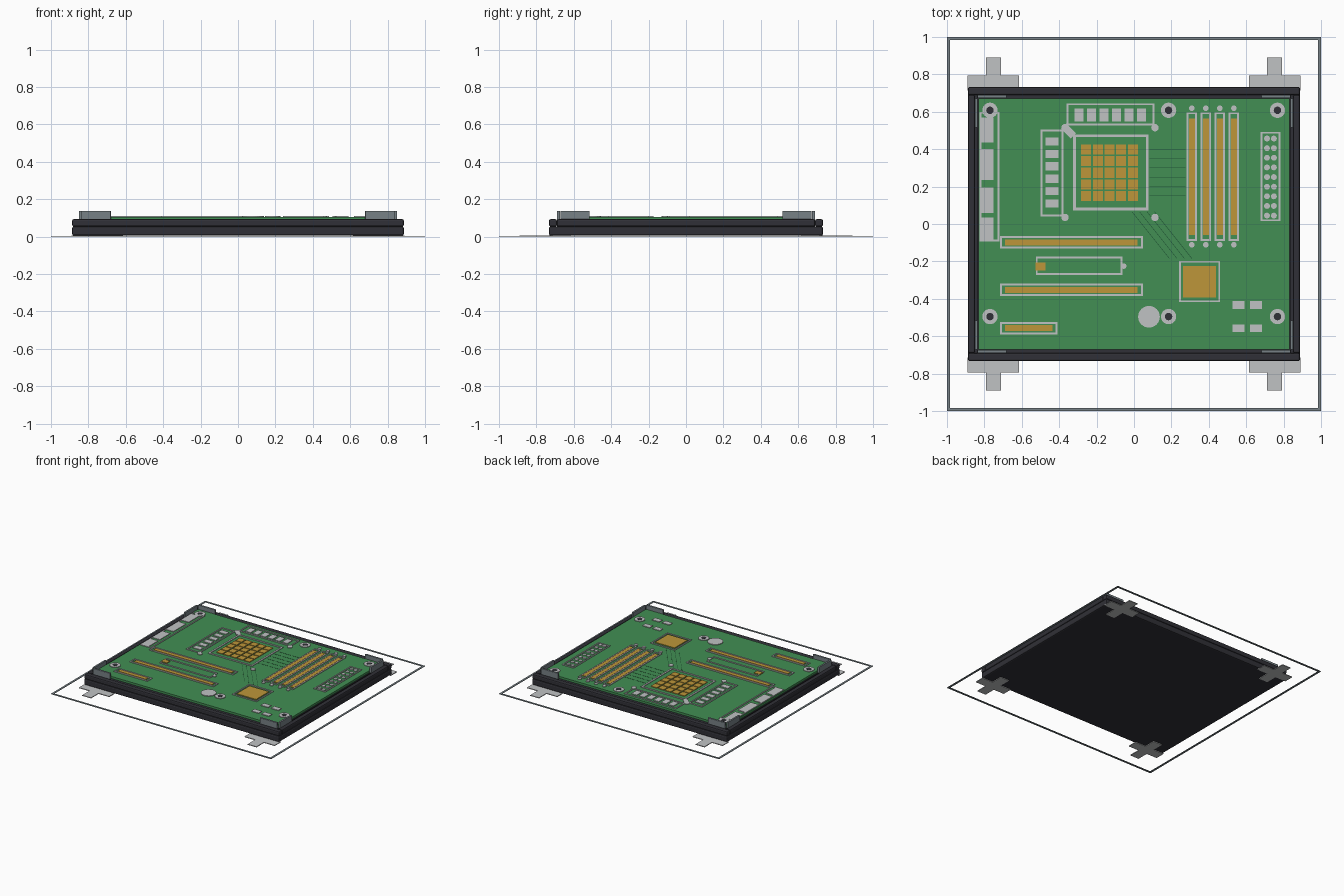
import bpy, bmesh, math
from mathutils import Matrix, Vector

if "Cube" in bpy.data.objects:
    bpy.data.objects.remove(bpy.data.objects["Cube"])


def material(name, rgb):
    m = bpy.data.materials.new(name)
    m.diffuse_color = (*rgb, 1)
    m.use_nodes = True
    m.node_tree.nodes["Principled BSDF"].inputs["Base Color"].default_value = m.diffuse_color
    return m


DARK = material("charcoal", (0.03, 0.03, 0.038))
GREEN = material("board green", (0.054, 0.275, 0.088))
TRACE = material("trace green", (0.015, 0.10, 0.035))
SILVER = material("silver", (0.53, 0.54, 0.55))
GOLD = material("gold", (0.51, 0.305, 0.042))
STEEL = material("steel grey", (0.185, 0.22, 0.24))

TOP = 0.105          # board surface
H = 0.005            # height of printed plates


class Part:
    """Collects simple solids into one mesh object."""

    def __init__(self, name, mat):
        self.name, self.mat, self.bm = name, mat, bmesh.new()

    def box(self, x0, x1, y0, y1, z0=TOP - 0.001, z1=TOP + H, rot=0):
        c = Vector(((x0 + x1) / 2, (y0 + y1) / 2, (z0 + z1) / 2))
        m = (Matrix.Translation(c) @ Matrix.Rotation(rot, 4, 'Z')
             @ Matrix.Diagonal((abs(x1 - x0), abs(y1 - y0), z1 - z0, 1)))
        bmesh.ops.create_cube(self.bm, size=1, matrix=m)

    def outline(self, x0, x1, y0, y1, w=0.01, **k):
        self.box(x0, x1, y0, y0 + w, **k)
        self.box(x0, x1, y1 - w, y1, **k)
        self.box(x0, x0 + w, y0 + w, y1 - w, **k)
        self.box(x1 - w, x1, y0 + w, y1 - w, **k)

    def disc(self, x, y, r, z0=TOP - 0.001, z1=TOP + H, n=16):
        bmesh.ops.create_cone(self.bm, cap_ends=True, segments=n, radius1=r, radius2=r,
                              depth=z1 - z0, matrix=Matrix.Translation((x, y, (z0 + z1) / 2)))

    def done(self, bevel=0):
        me = bpy.data.meshes.new(self.name)
        self.bm.to_mesh(me)
        self.bm.free()
        me.materials.append(self.mat)
        ob = bpy.data.objects.new(self.name, me)
        bpy.context.collection.objects.link(ob)
        if bevel:
            b = ob.modifiers.new("bevel", 'BEVEL')
            b.width, b.segments = bevel, 2
        return ob


# ground outline
p = Part("ground_outline", STEEL)
p.outline(-1, 1, -1, 1, w=0.017, z0=0, z1=0.004)
p.done()

# cross-shaped feet at the four corners
p = Part("cross_feet", SILVER)
for sx in (-1, 1):
    for sy in (-1, 1):
        x, y = sx * 0.752, sy * 0.754
        p.box(x - 0.137, x + 0.137, y - 0.04, y + 0.04, 0, 0.006)
        for d in (-1, 1):
            p.box(x - 0.04, x + 0.04, y + d * 0.04, y + d * 0.137, 0, 0.006)
p.done()

# base slab, inner deck and raised rails
p = Part("base_slab", DARK)
p.box(-0.887, 0.887, -0.733, 0.733, 0.005, 0.055)
p.done(0.01)
p = Part("inner_deck", DARK)
p.box(-0.84, 0.84, -0.69, 0.69, 0.045, 0.088)
p.done()
p = Part("rim_rails", DARK)
for s in (-1, 1):
    p.box(-0.887, 0.887, s * 0.69, s * 0.733, 0.054, 0.093)
    p.box(s * 0.85, s * 0.887, -0.69, 0.69, 0.054, 0.093)
p.done(0.009)

# circuit board
p = Part("circuit_board", GREEN)
p.box(-0.832, 0.832, -0.67, 0.67, 0.088, TOP)
p.done()

# corner clips
p = Part("corner_clips", STEEL)
for sx in (-1, 1):
    for sy in (-1, 1):
        p.box(sx * 0.68, sx * 0.836, sy * 0.674, sy * 0.69, 0.088, 0.137)
        p.box(sx * 0.836, sx * 0.851, sy * 0.515, sy * 0.672, 0.088, 0.137)
p.done(0.002)

# mounting rings with dark holes
rings, holes = Part("mount_rings", SILVER), Part("mount_holes", DARK)
for x in (-0.77, 0.185, 0.767):
    for y in (0.608, -0.495):
        rings.disc(x, y, 0.041, n=24)
        holes.disc(x, y, 0.02, z1=TOP + H + 0.001)
rings.done()
holes.done()

# port row on the left edge
p = Part("port_row", SILVER)
p.outline(-0.826, -0.72, -0.094, 0.60)
for y0, y1 in ((0.435, 0.57), (0.235, 0.40), (0.06, 0.195), (-0.085, 0.035)):
    p.box(-0.822, -0.752, y0, y1)
p.done()

# power stages above and left of the socket
p = Part("power_stages", SILVER)
p.outline(-0.36, 0.11, 0.527, 0.645)
p.outline(-0.50, -0.378, 0.04, 0.505)
for i in range(6):
    x, y = -0.294 + 0.0668 * i, 0.441 - 0.0663 * i
    p.box(x - 0.024, x + 0.024, 0.548, 0.617)
    p.box(-0.473, -0.404, y - 0.022, y + 0.022)
p.done()

# processor socket with pads, corner dots and lever mark
p = Part("socket_frame", SILVER)
p.outline(-0.325, 0.077, 0.073, 0.478, w=0.014)
for x in (-0.369, 0.112):
    for y in (0.035, 0.515):
        p.disc(x, y, 0.02)
p.box(-0.387, -0.313, 0.478, 0.516, rot=-math.pi / 4)
p.done()
p = Part("socket_pads", GOLD)
for i in range(5):
    for j in range(5):
        x, y = -0.256 + 0.0625 * i, 0.149 + 0.0625 * j
        p.box(x - 0.027, x + 0.027, y - 0.027, y + 0.027)
p.done()

# memory slots
frames, gold = Part("memory_slot_frames", SILVER), Part("memory_slot_contacts", GOLD)
for i in range(4):
    x = 0.309 + 0.075 * i
    frames.outline(x - 0.028, x + 0.028, -0.09, 0.597)
    gold.box(x - 0.016, x + 0.016, -0.06, 0.565)
    for y in (0.619, -0.111):
        frames.disc(x, y, 0.015)
frames.done()
gold.done()

# pin header on the right
p = Part("pin_header", SILVER)
p.outline(0.677, 0.783, 0.015, 0.493)
for x in (0.711, 0.748):
    for i in range(9):
        p.disc(x, 0.045 + 0.0515 * i, 0.016, n=12)
p.done()

# expansion slots and the small drive slot
frames, gold = Part("expansion_slot_frames", SILVER), Part("expansion_slot_contacts", GOLD)
for x1, y in ((0.047, -0.098), (0.047, -0.352), (-0.41, -0.557)):
    frames.outline(-0.717, x1, y - 0.033, y + 0.033)
    gold.box(-0.69, x1 - 0.027, y - 0.016, y + 0.016)
frames.outline(-0.525, -0.062, -0.272, -0.175)
frames.disc(-0.055, -0.225, 0.015)
gold.box(-0.527, -0.473, -0.248, -0.205, z1=TOP + H + 0.001)
frames.done()
gold.done()

# controller chip
p = Part("controller_frame", SILVER)
p.outline(0.24, 0.461, -0.418, -0.197)
p.done()
p = Part("controller_pad", GOLD)
p.box(0.262, 0.439, -0.392, -0.225)
p.done()

# coin cell and small plugs
p = Part("coin_cell", SILVER)
p.disc(0.08, -0.496, 0.058, n=32)
p.done()
p = Part("small_plugs", SILVER)
for x in (0.559, 0.652):
    for y in (-0.433, -0.557):
        p.box(x - 0.033, x + 0.033, y - 0.021, y + 0.021)
p.done()

# fine traces from the socket to the memory and the controller
p = Part("fine_traces", TRACE)
for i in range(6):
    y = 0.15 + 0.05 * i
    p.box(0.082, 0.276, y - 0.0015, y + 0.0015, z1=TOP + 0.001)
a = math.atan2(-0.25, 0.20)
for i in range(4):
    x = 0.09 + 0.04 * i
    p.box(x - 0.16, x + 0.16, -0.0615, -0.0585, z1=TOP + 0.001, rot=a)
p.done()
